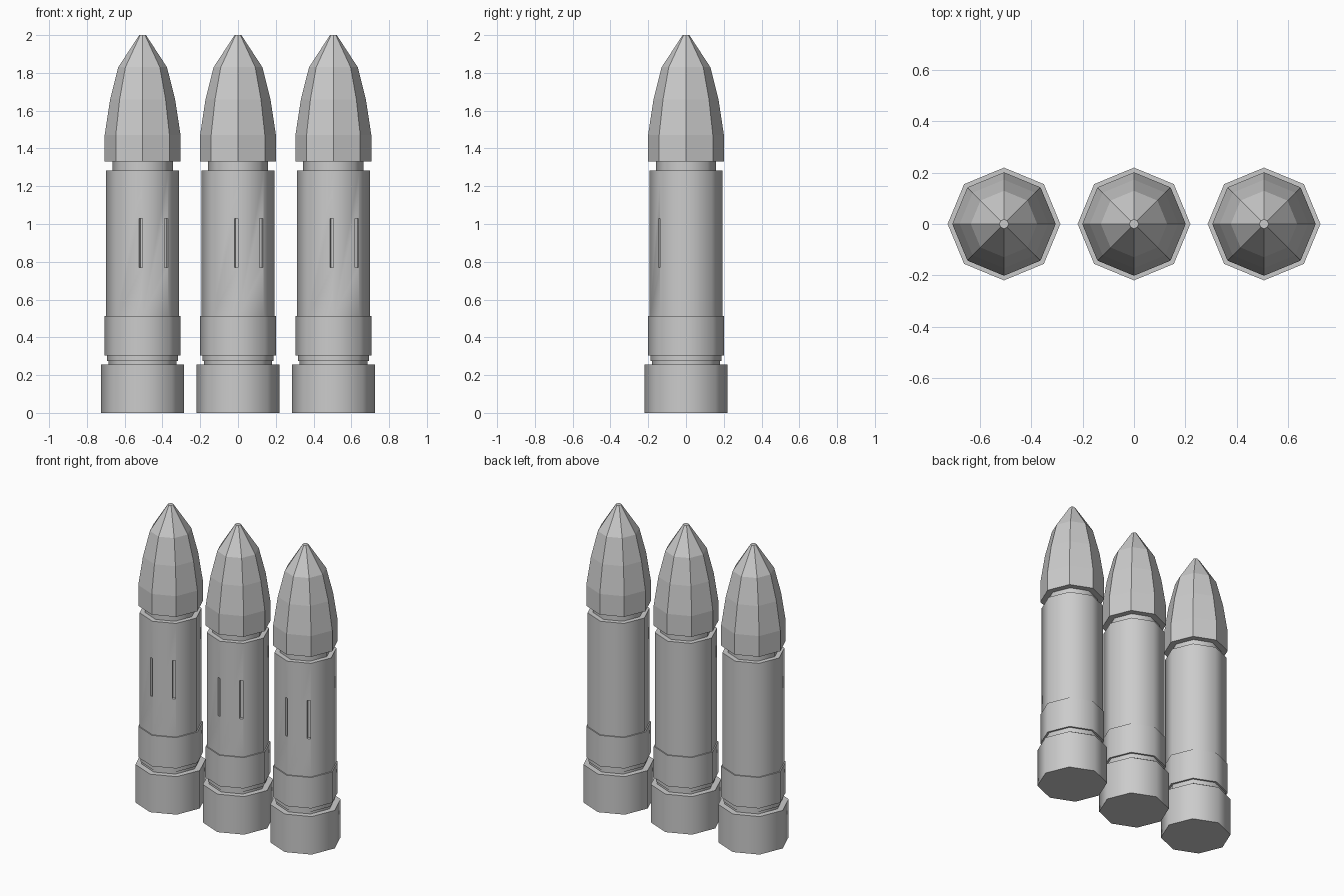
import bpy, bmesh
from math import sin, cos, pi, radians

if "Cube" in bpy.data.objects:
    bpy.data.objects.remove(bpy.data.objects["Cube"])

SIDES = 8


def lathe(name, profile):
    """Closed octagonal solid from (radius, z) pairs, corners on the axes."""
    bm = bmesh.new()
    rings = [[bm.verts.new((r * cos(2 * pi * i / SIDES), r * sin(2 * pi * i / SIDES), z))
              for i in range(SIDES)] for r, z in profile]
    for a, b in zip(rings, rings[1:]):
        for i in range(SIDES):
            j = (i + 1) % SIDES
            bm.faces.new((a[i], a[j], b[j], b[i]))
    bm.faces.new(rings[0][::-1])
    bm.faces.new(rings[-1])
    mesh = bpy.data.meshes.new(name)
    bm.to_mesh(mesh)
    bm.free()
    obj = bpy.data.objects.new(name, mesh)
    bpy.context.collection.objects.link(obj)
    return obj


def cut_slot(obj, x, y, angle):
    """Cut a thin upright slot into the casing."""
    bpy.ops.mesh.primitive_cube_add(size=1, location=(x, y, 0.90), rotation=(0, 0, angle))
    cutter = bpy.context.object
    cutter.name = "slot_cutter"
    cutter.scale = (0.02, 0.036, 0.26)
    cutter.hide_render = True
    mod = obj.modifiers.new("slot", 'BOOLEAN')
    mod.operation = 'DIFFERENCE'
    mod.solver = 'EXACT'
    mod.object = cutter
    bpy.context.view_layer.update()
    deps = bpy.context.evaluated_depsgraph_get()
    mesh = bpy.data.meshes.new_from_object(obj.evaluated_get(deps))
    obj.modifiers.clear()
    obj.data = mesh
    bpy.data.objects.remove(cutter)


# casing: base, groove, collar, lower band, body and neck
casing = lathe("casing", [
    (0.219, 0), (0.219, 0.257), (0.18, 0.257), (0.18, 0.275), (0.188, 0.275),
    (0.188, 0.304), (0.201, 0.304), (0.201, 0.513), (0.193, 0.513),
    (0.193, 1.282), (0.16, 1.282), (0.16, 1.33)])

# slots beside the front corner and the front right corner
cut_slot(casing, -0.010, -0.189, radians(-22.5))
cut_slot(casing, 0.124, -0.142, radians(22.5))
for p in casing.data.polygons:
    p.use_smooth = True
casing.data.set_sharp_from_angle(angle=radians(50))

# faceted nose cone
nose = lathe("nose", [
    (0.201, 1.33), (0.201, 1.47), (0.172, 1.66), (0.129, 1.83), (0.018, 2.0)])

# row of three
for part in (casing, nose):
    for x, label in ((-0.505, "left"), (0.505, "right")):
        copy = bpy.data.objects.new(f"{part.name}_{label}", part.data)
        copy.location.x = x
        bpy.context.collection.objects.link(copy)
    part.name += "_middle"
